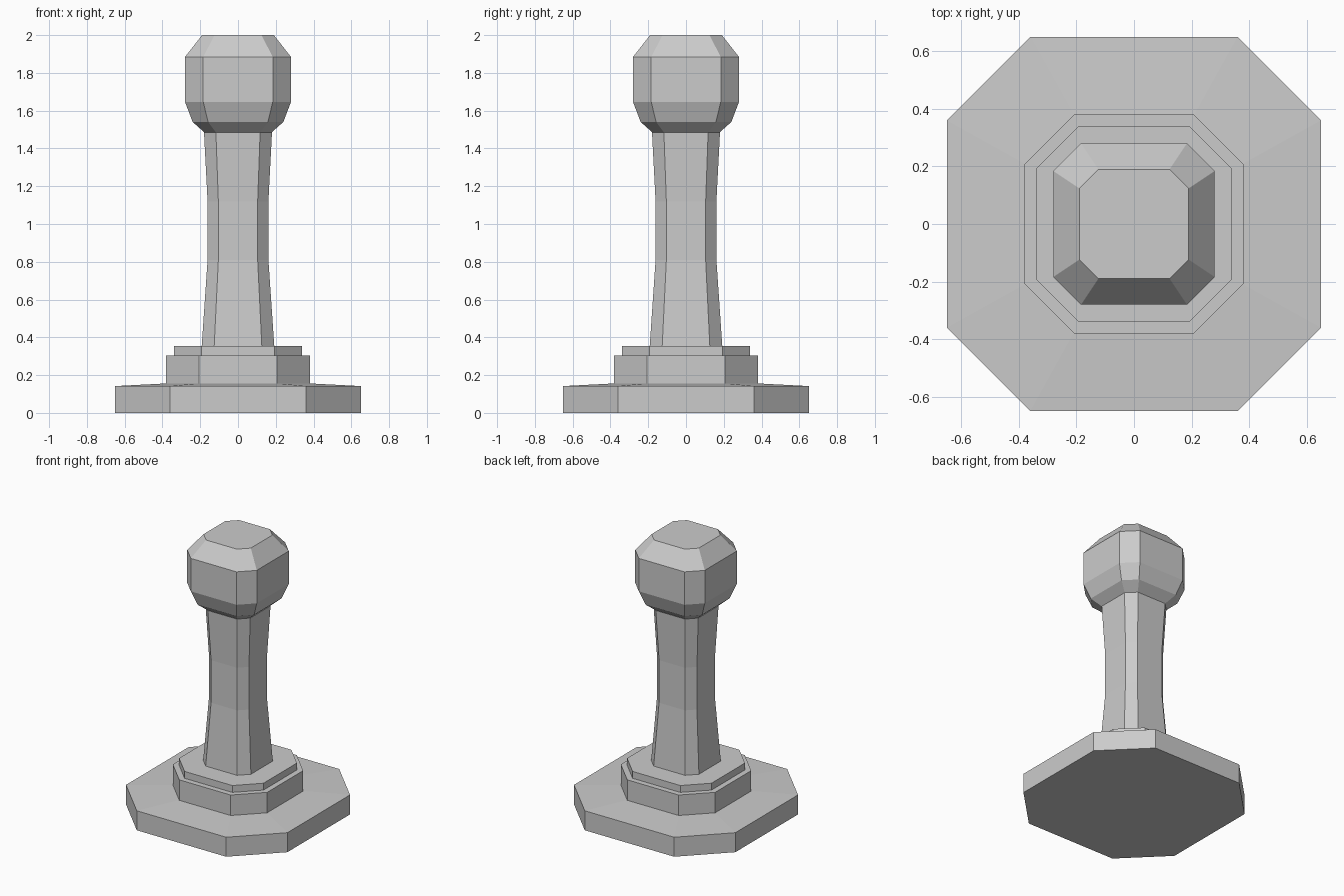
import bpy, bmesh

if "Cube" in bpy.data.objects:
    bpy.data.objects.remove(bpy.data.objects["Cube"])


def octagon(half, flat):
    """Chamfered square: half width and half length of the flat sides."""
    return [(half, -flat), (half, flat), (flat, half), (-flat, half),
            (-half, flat), (-half, -flat), (-flat, -half), (flat, -half)]


def loft(name, rings):
    """Stack octagonal rings (z, half, flat) into a closed flat-faced solid."""
    bm = bmesh.new()
    loops = [[bm.verts.new((x, y, z)) for x, y in octagon(h, f)] for z, h, f in rings]
    for low, high in zip(loops, loops[1:]):
        for i in range(8):
            j = (i + 1) % 8
            bm.faces.new((low[i], low[j], high[j], high[i]))
    bm.faces.new(loops[0][::-1])
    bm.faces.new(loops[-1])
    bmesh.ops.recalc_face_normals(bm, faces=bm.faces)
    mesh = bpy.data.meshes.new(name)
    bm.to_mesh(mesh)
    bm.free()
    obj = bpy.data.objects.new(name, mesh)
    bpy.context.collection.objects.link(obj)
    return obj


# Wide foot with a slightly sloping top
loft("base_plate", [(0, 0.65, 0.36), (0.142, 0.65, 0.36), (0.156, 0.38, 0.21)])

# Two stepped tiers
loft("lower_tier", [(0.156, 0.38, 0.207), (0.305, 0.38, 0.207)])
loft("upper_tier", [(0.305, 0.34, 0.192), (0.355, 0.34, 0.192)])

# Waisted column
loft("shaft", [(0.355, 0.192, 0.126), (0.81, 0.161, 0.104),
               (1.12, 0.161, 0.104), (1.485, 0.18, 0.117)])

# Faceted knob
loft("knob", [(1.485, 0.178, 0.117), (1.54, 0.24, 0.158), (1.645, 0.28, 0.184),
              (1.885, 0.28, 0.184), (2.0, 0.19, 0.124)])
